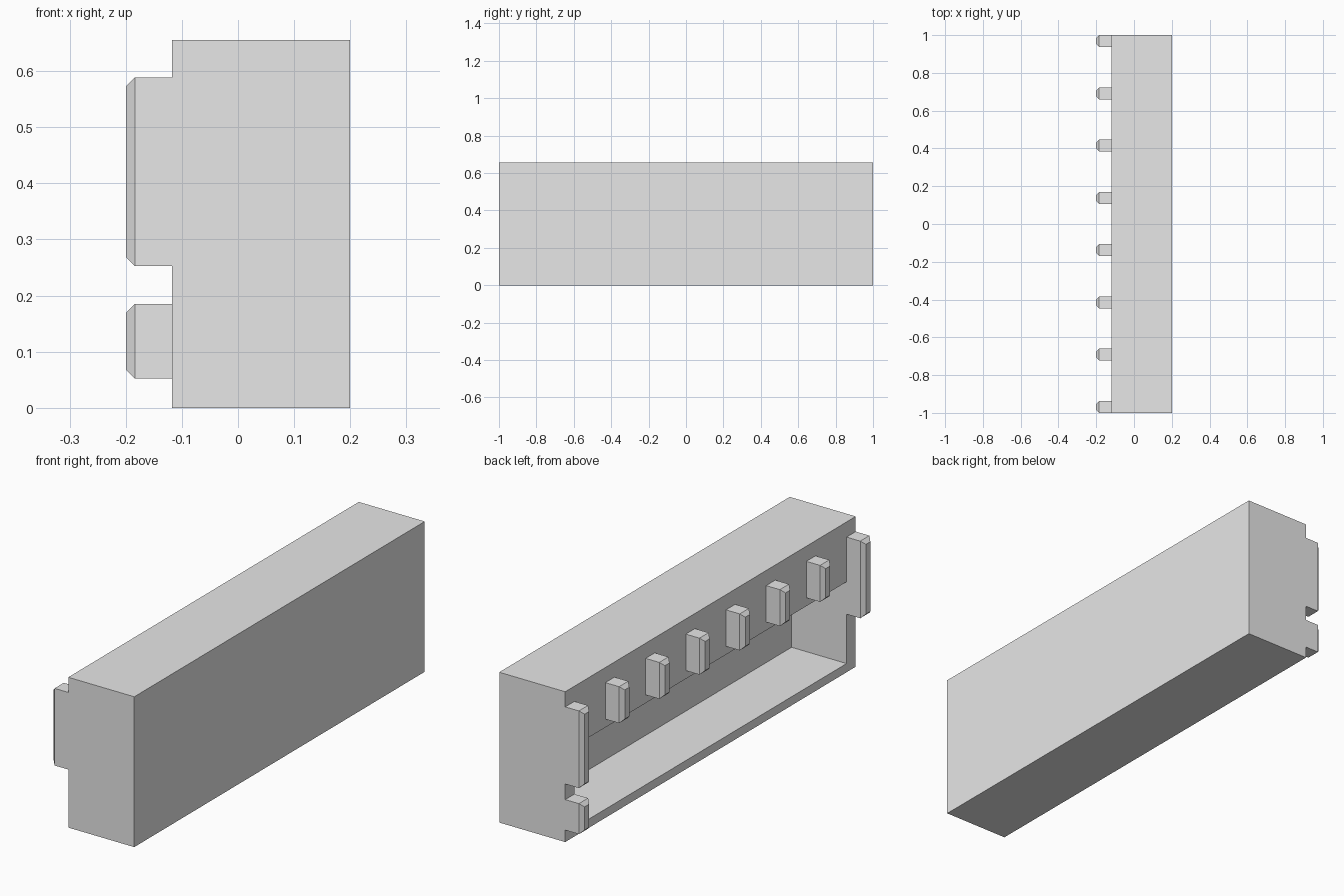
import bpy
import bmesh

if "Cube" in bpy.data.objects:
    bpy.data.objects.remove(bpy.data.objects["Cube"])

grey = bpy.data.materials.new("light grey")
grey.diffuse_color = (0.8, 0.8, 0.8, 1)
grey.use_nodes = True
grey.node_tree.nodes["Principled BSDF"].inputs["Base Color"].default_value = grey.diffuse_color

FRONT, BACK = -0.118, 0.2      # open face and closed face of the housing (x)
HEIGHT = 0.655
INNER_Y = 0.937                # inside of the end walls
TIP, BEVEL = -0.2, 0.016       # tab tips and their chamfer


def make_object(name, bm):
    bmesh.ops.recalc_face_normals(bm, faces=bm.faces[:])
    mesh = bpy.data.meshes.new(name)
    bm.to_mesh(mesh)
    bm.free()
    mesh.materials.append(grey)
    obj = bpy.data.objects.new(name, mesh)
    bpy.context.collection.objects.link(obj)
    return obj


def box(x0, x1, y0, y1, z0, z1):
    bm = bmesh.new()
    bmesh.ops.create_cube(bm, size=1)
    for v in bm.verts:
        v.co.x = x1 if v.co.x > 0 else x0
        v.co.y = y1 if v.co.y > 0 else y0
        v.co.z = z1 if v.co.z > 0 else z0
    return bm


def tab(name, y, z0, z1):
    """Block on the open face, with its tip chamfered on all four sides."""
    h = (1 - INNER_Y) / 2
    bm = box(TIP + BEVEL, FRONT, y - h, y + h, z0, z1)
    base = [f for f in bm.faces if f.calc_center_median().x < TIP + BEVEL + 0.001]
    bmesh.ops.inset_region(bm, faces=base, thickness=BEVEL, use_even_offset=True)
    for v in base[0].verts:
        v.co.x = TIP
    return make_object(name, bm)


# Housing: a block whose open face is cut inward to form the recess
bm = box(FRONT, BACK, -1, 1, 0, HEIGHT)
mouth = [f for f in bm.faces if f.calc_center_median().x < FRONT + 0.001]
bmesh.ops.inset_region(bm, faces=mouth, thickness=0.02)
for v in mouth[0].verts:
    v.co.y = INNER_Y if v.co.y > 0 else -INNER_Y
    v.co.z = 0.394 if v.co.z > HEIGHT / 2 else 0.038
    v.co.x = FRONT
recess = bmesh.ops.extrude_face_region(bm, geom=mouth)["geom"]
bmesh.ops.delete(bm, geom=[f for f in mouth if f.is_valid], context="FACES_ONLY")
for v in recess:
    if isinstance(v, bmesh.types.BMVert):
        v.co.x = 0.147
make_object("housing", bm)

# Row of eight tabs; the two at the ends are taller
end_y = (1 + INNER_Y) / 2
for i in range(8):
    y = -end_y + i * 2 * end_y / 7
    if i in (0, 7):
        tab("end_tab", y, 0.253, 0.589)
    else:
        tab("middle_tab", y, 0.43, 0.589)

# Single low tab at the rear end
tab("low_tab", end_y, 0.052, 0.185)
